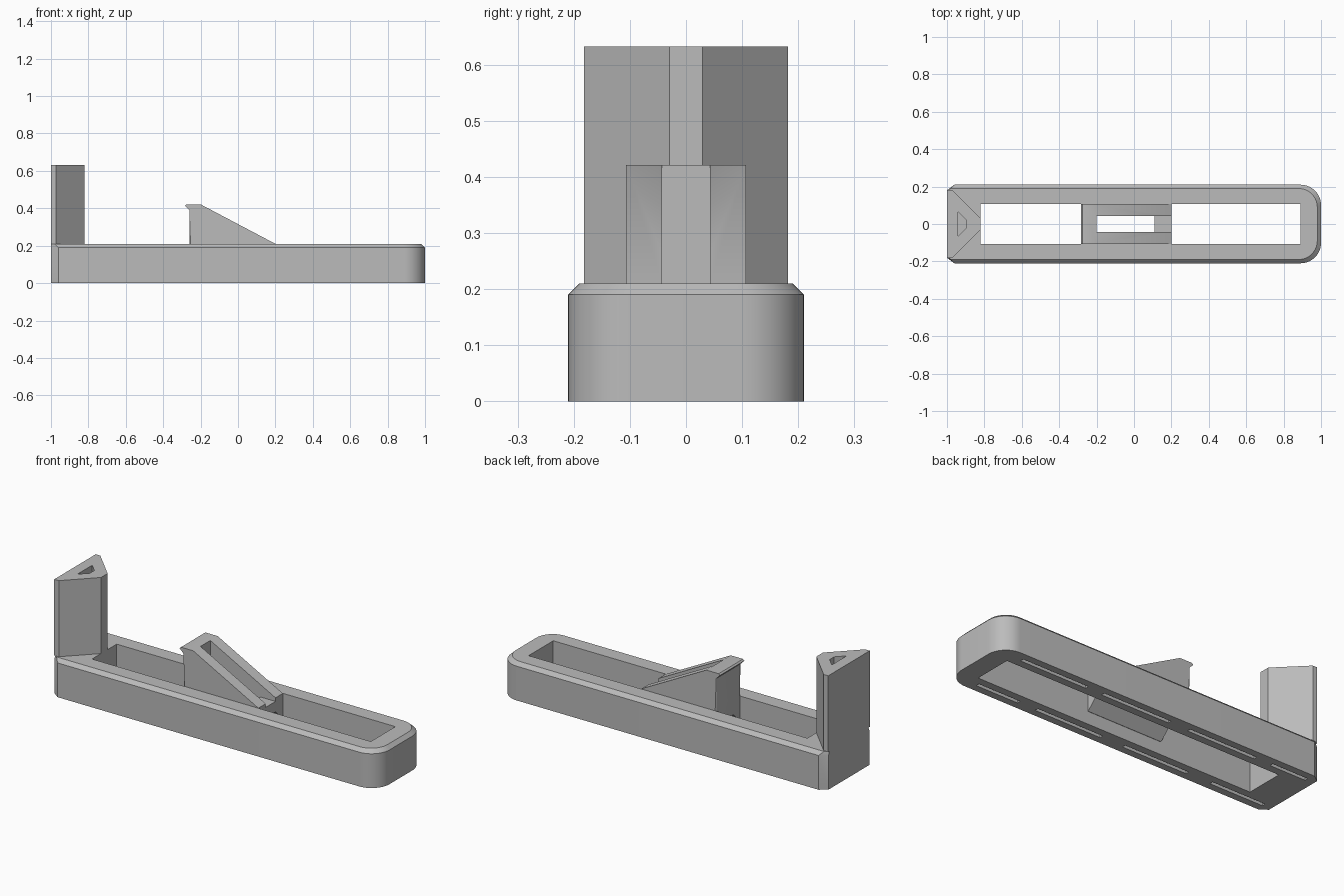
import bpy, bmesh, math
from mathutils import Vector

if "Cube" in bpy.data.objects:
    bpy.data.objects.remove(bpy.data.objects["Cube"])

grey = bpy.data.materials.new("plain grey")
grey.use_nodes = True
colour = (0.5, 0.5, 0.5, 1)
grey.diffuse_color = colour
grey.node_tree.nodes["Principled BSDF"].inputs["Base Color"].default_value = colour


def loft(name, rings):
    """Closed solid skinned through rings of equal point count."""
    bm = bmesh.new()
    loops = [[bm.verts.new(p) for p in ring] for ring in rings]
    n = len(loops[0])
    for a, b in zip(loops, loops[1:]):
        for i in range(n):
            j = (i + 1) % n
            bm.faces.new((a[i], a[j], b[j], b[i]))
    bm.faces.new(loops[0][::-1])
    bm.faces.new(loops[-1])
    bmesh.ops.recalc_face_normals(bm, faces=bm.faces)
    mesh = bpy.data.meshes.new(name)
    bm.to_mesh(mesh)
    bm.free()
    mesh.materials.append(grey)
    ob = bpy.data.objects.new(name, mesh)
    bpy.context.collection.objects.link(ob)
    return ob


def prism(name, outline, lo, hi, axis="z"):
    """Extrude a 2D outline along one axis."""
    place = {"x": lambda p, d: (d, p[0], p[1]),
             "y": lambda p, d: (p[0], d, p[1]),
             "z": lambda p, d: (p[0], p[1], d)}[axis]
    return loft(name, [[place(p, d) for p in outline] for d in (lo, hi)])


def box(name, x0, x1, y0, y1, z0, z1):
    return prism(name, [(x0, y0), (x1, y0), (x1, y1), (x0, y1)], z0, z1)


def cut(target, cutter):
    """Subtract a cutter and remove it."""
    mod = target.modifiers.new("cut", "BOOLEAN")
    mod.operation = "DIFFERENCE"
    mod.solver = "EXACT"
    mod.object = cutter
    cutter.hide_render = True
    bpy.context.view_layer.objects.active = target
    bpy.ops.object.modifier_apply(modifier=mod.name)
    bpy.data.objects.remove(cutter)


def mirrored(half):
    return half + [(x, -y) for x, y in reversed(half)]


def base_ring(z, inset):
    """Outline with chamfered rear corners and rounded far corners."""
    w, r = 0.21 - inset, 0.11 - inset / 2
    half = [(-1, 0.18 - inset / 2), (-0.96 - inset, w)]
    for i in range(13):
        a = math.pi / 2 * (1 - i / 12)
        half.append((1 - inset - r + r * math.cos(a), w - r + r * math.sin(a)))
    return [(x, y, z) for x, y in mirrored(half)]


# Base tray with bevelled rim and long through slot
base = loft("base_tray", [base_ring(0, 0), base_ring(0.19, 0), base_ring(0.21, 0.02)])
cut(base, box("slot_cutter", -0.82, 0.89, -0.108, 0.108, -0.1, 0.3))

# Narrow grooves under both rails
rails = {0.16: [(-0.95, -0.73), (-0.63, -0.21), (-0.09, 0.33), (0.43, 0.84)],
         -0.16: [(-0.95, -0.62), (-0.47, -0.07), (0.07, 0.48), (0.59, 0.85)]}
for y, spans in rails.items():
    for x0, x1 in spans:
        cut(base, box("groove_cutter", x0, x1, y - 0.01, y + 0.01, -0.1, 0.1))

# Upright post with a tapered plan and hollow core
post = prism("end_post", mirrored([(-1, 0.182), (-0.972, 0.182), (-0.82, 0.029)]), 0.21, 0.632)
cut(post, prism("core_cutter", mirrored([(-0.94, 0.065), (-0.895, 0.02)]), 0.22, 0.7))

# Wedge latch with a hooked lip
latch = prism("wedge_latch", [(-0.26, 0.07), (0.2, 0.07), (0.2, 0.21), (-0.2, 0.421),
                              (-0.275, 0.421), (-0.283, 0.413), (-0.26, 0.39)],
              -0.107, 0.107, "y")

# Soften the upright corners of the latch
bm = bmesh.new()
bm.from_mesh(latch.data)
edges = [e for e in bm.edges
         if all(v.co.x < -0.25 and v.co.z < 0.4 for v in e.verts)
         and abs(e.verts[0].co.z - e.verts[1].co.z) > 0.1]
bmesh.ops.bevel(bm, geom=edges, offset=0.011, segments=3, profile=0.5, affect="EDGES")
bm.to_mesh(latch.data)
bm.free()

# Hollow centre, lowered toe and sloping underside of the latch
cut(latch, box("window_cutter", -0.2, 0.11, -0.043, 0.043, -0.1, 0.6))
cut(latch, box("toe_cutter", 0.1, 0.3, -0.043, 0.043, 0.19, 0.6))
cut(latch, prism("underside_cutter", [(-0.115, 0.06), (-0.043, 0.132), (0.043, 0.132),
                                      (0.115, 0.06)], -0.4, 0.4, "x"))

# Smooth only the curved corners
for ob in (base, post, latch):
    bpy.ops.object.select_all(action="DESELECT")
    ob.select_set(True)
    bpy.context.view_layer.objects.active = ob
    bpy.ops.object.shade_smooth_by_angle(angle=math.radians(30))
